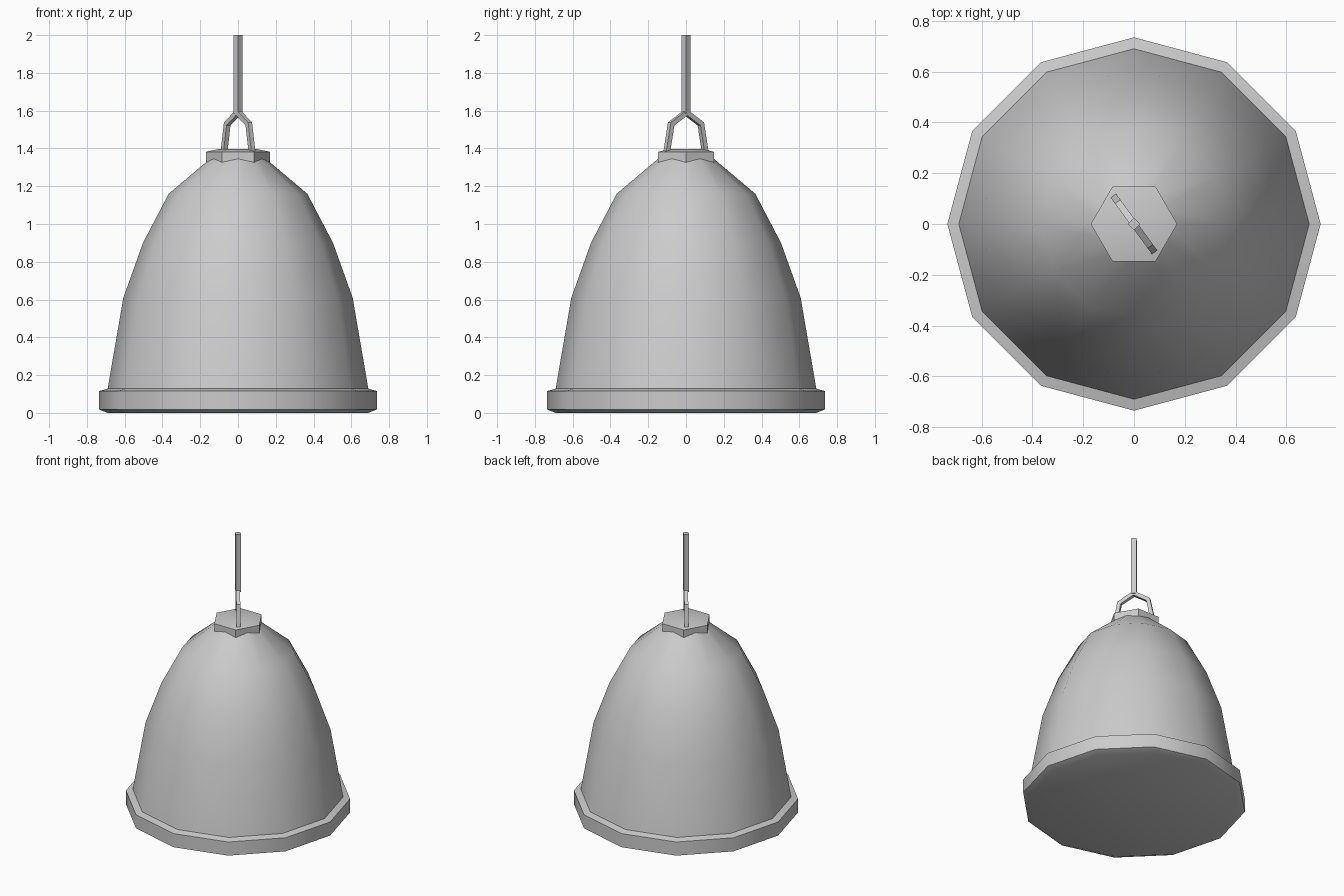
import bpy, bmesh, math
from mathutils import Vector

if "Cube" in bpy.data.objects:
    bpy.data.objects.remove(bpy.data.objects["Cube"])


def add_object(name, bm, angle=40):
    bmesh.ops.recalc_face_normals(bm, faces=bm.faces)
    me = bpy.data.meshes.new(name)
    bm.to_mesh(me)
    bm.free()
    ob = bpy.data.objects.new(name, me)
    bpy.context.collection.objects.link(ob)
    bpy.ops.object.select_all(action='DESELECT')
    ob.select_set(True)
    bpy.context.view_layer.objects.active = ob
    bpy.ops.object.shade_smooth_by_angle(angle=math.radians(angle))
    return ob


def bridge(bm, rings):
    n = len(rings[0])
    for a, b in zip(rings, rings[1:]):
        for i in range(n):
            j = (i + 1) % n
            bm.faces.new((a[i], a[j], b[j], b[i]))
    bm.faces.new(rings[0])
    bm.faces.new(rings[-1])


def lathe(name, profile, sides, angle=40):
    """Revolve (radius, z) points, closing both ends."""
    bm = bmesh.new()
    rings = [[bm.verts.new((r * math.cos(math.tau * i / sides),
                            r * math.sin(math.tau * i / sides), z))
              for i in range(sides)] for r, z in profile]
    bridge(bm, rings)
    return add_object(name, bm, angle)


def square_wire(name, path, half, side):
    """Mitred square tube along a path lying in the plane of side and z."""
    bm = bmesh.new()
    flat = side.cross(Vector((0, 0, 1)))
    rings = []
    for i, p in enumerate(path):
        d0 = (p - path[max(i - 1, 0)]).normalized()
        d1 = (path[min(i + 1, len(path) - 1)] - p).normalized()
        t = (d0 + d1).normalized()
        n = flat.cross(t)
        h = half / max(t.dot(d0 if i else d1), 0.5)
        rings.append([bm.verts.new(p + n * h * a + flat * half * b)
                      for a, b in ((1, 1), (-1, 1), (-1, -1), (1, -1))])
    bridge(bm, rings)
    return add_object(name, bm, 30)


# Twelve-sided shade with thick lower rim
lathe("lamp_shade", [(0.69, 0.0), (0.735, 0.018), (0.735, 0.116), (0.69, 0.128),
                     (0.607, 0.61), (0.503, 0.90), (0.367, 1.16), (0.13, 1.36)], 12)

# Hexagonal cap
lathe("top_cap", [(0.17, 1.31), (0.17, 1.382), (0.105, 1.396)], 6)

# Bent wire hanger, turned diagonally
side = Vector((0.59, -0.81, 0)).normalized()
path = [side * s + Vector((0, 0, z)) for s, z in
        ((-0.125, 1.385), (-0.097, 1.53), (0, 1.59), (0.097, 1.53), (0.125, 1.385))]
square_wire("hanger", path, 0.013, side)

# Square suspension cord
lathe("cord", [(0.024, 1.585), (0.024, 2.0)], 4)
